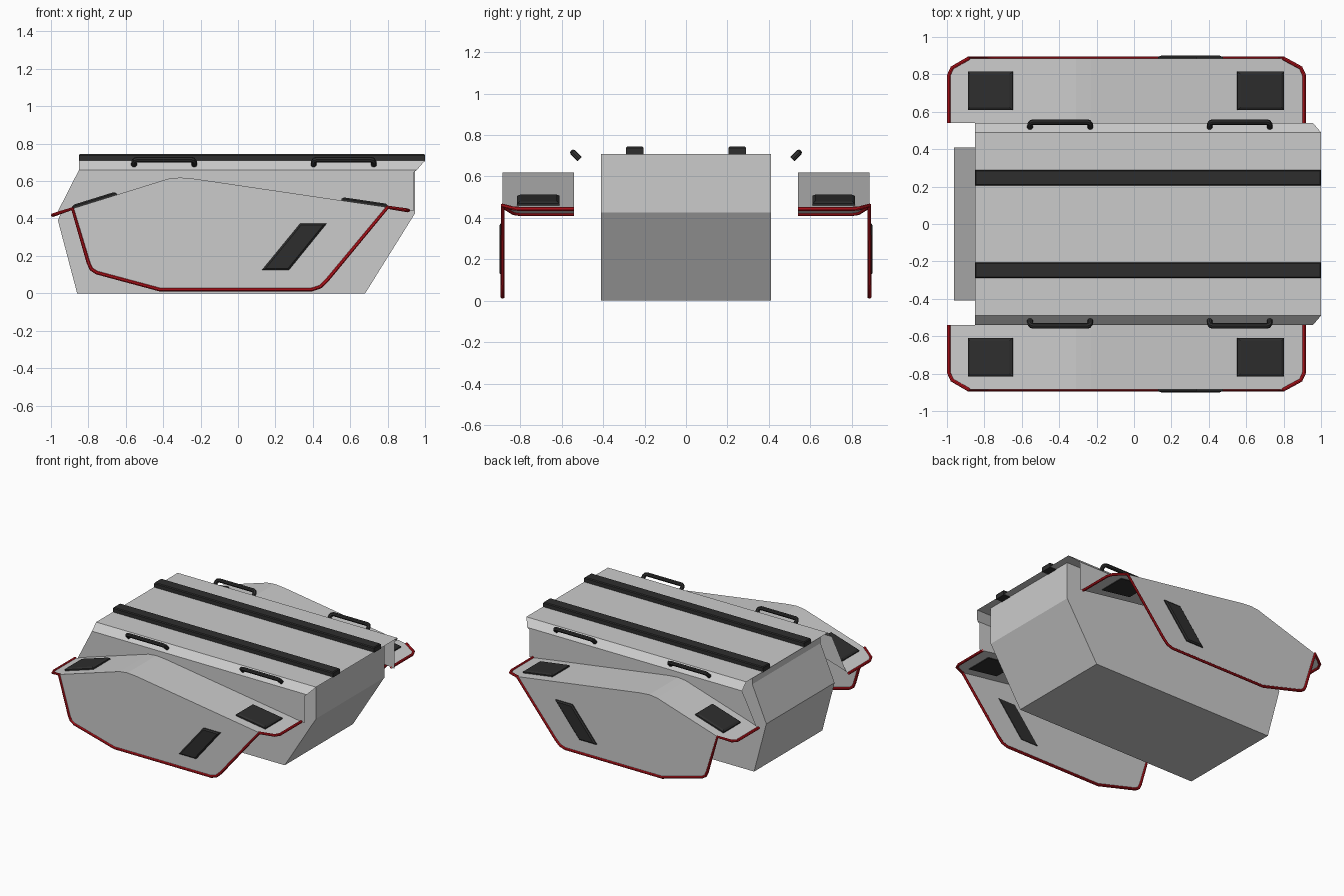
import bpy, bmesh
from mathutils import Vector as V

if "Cube" in bpy.data.objects:
    bpy.data.objects.remove(bpy.data.objects["Cube"])


def material(name, rgb):
    m = bpy.data.materials.new(name)
    m.diffuse_color = (*rgb, 1)
    m.use_nodes = True
    m.node_tree.nodes["Principled BSDF"].inputs["Base Color"].default_value = m.diffuse_color
    return m


DARK = material("dark_rubber", (0.027, 0.027, 0.027))
RED = material("red_trim", (0.6, 0.008, 0.014))


def finish(ob, mat=None, mirror=True):
    if mat:
        ob.data.materials.append(mat)
    if mirror:
        mod = ob.modifiers.new("Mirror", "MIRROR")
        mod.use_axis = (False, True, False)
    return ob


def mesh(name, polys, mat=None, mirror=True):
    """Object from a list of polygons given as 3D points, welded together."""
    bm = bmesh.new()
    for poly in polys:
        bm.faces.new([bm.verts.new(p) for p in poly])
    bmesh.ops.remove_doubles(bm, verts=bm.verts, dist=1e-4)
    bmesh.ops.recalc_face_normals(bm, faces=bm.faces)
    me = bpy.data.meshes.new(name)
    bm.to_mesh(me)
    bm.free()
    ob = bpy.data.objects.new(name, me)
    bpy.context.collection.objects.link(ob)
    return finish(ob, mat, mirror)


def plate(name, quad, n, low, mid, high, inset):
    """Flat plate on a surface, with a chamfered upper rim."""
    q, n = [V(p) for p in quad], V(n).normalized()
    top = []
    for i in range(4):
        e1 = (q[(i + 1) % 4] - q[i]).normalized()
        e2 = (q[i - 1] - q[i]).normalized()
        top.append(q[i] + (e1 + e2) * inset + n * high)
    rings = [[p + n * low for p in q], [p + n * mid for p in q], top]
    polys = [rings[0], rings[2]]
    for a, b in zip(rings, rings[1:]):
        polys += [[a[i], a[(i + 1) % 4], b[(i + 1) % 4], b[i]] for i in range(4)]
    return mesh(name, polys, DARK)


def tube(name, pts, radius, mat):
    cu = bpy.data.curves.new(name, "CURVE")
    cu.dimensions = "3D"
    cu.bevel_depth, cu.bevel_resolution, cu.use_fill_caps = radius, 2, True
    sp = cu.splines.new("POLY")
    sp.points.add(len(pts) - 1)
    for p, co in zip(sp.points, pts):
        p.co = (*co, 1)
    ob = bpy.data.objects.new(name, cu)
    bpy.context.collection.objects.link(ob)
    bpy.ops.object.select_all(action="DESELECT")
    ob.select_set(True)
    bpy.context.view_layer.objects.active = ob
    bpy.ops.object.convert(target="MESH")
    ob = bpy.context.view_layer.objects.active
    bpy.ops.object.shade_smooth_by_angle()
    return finish(ob, mat)


# Central hull: side profile extruded across the width
HULL = [(-.86, 0), (.68, 0), (.945, .425), (.945, .709), (-.845, .709),
        (-.845, .66), (-.963, .39)]
W = .41
sides = [[(x, s * W, z) for x, z in HULL] for s in (-1, 1)]
walls = [[sides[0][i - 1], sides[0][i], sides[1][i], sides[1][i - 1]]
         for i in range(len(HULL))]
mesh("hull", sides + walls, mirror=False)

# Fender top profile (x, z), with interpolated height
IN, OUT = .54, .885
TOP = [(-.99, .418), (-.885, .453), (-.375, .612), (-.31, .619), (-.23, .612),
       (.80, .46), (.91, .443)]


def fz(x):
    for (xa, za), (xb, zb) in zip(TOP, TOP[1:]):
        if x <= xb:
            return za + (zb - za) * (x - xa) / (xb - xa)
    return TOP[-1][1]


# Fender: top strips, clipped end flaps and hanging side skirt
mid = TOP[1:-1]
polys = [[(xa, IN, za), (xb, IN, zb), (xb, OUT, zb), (xa, OUT, za)]
         for (xa, za), (xb, zb) in zip(mid, mid[1:])]
rear = [(-.99, IN), (-.99, .795), (-.972, .835), (-.885, OUT)]
nose = [(.80, OUT), (.892, .835), (.91, .795), (.91, IN)]
rear3, nose3 = [[(x, y, fz(x)) for x, y in e] for e in (rear, nose)]
polys.append(rear3 + [(-.885, IN, fz(-.885))])
polys.append(nose3 + [(.80, IN, fz(.80))])
SKIRT = [(-.80, .163), (-.785, .13), (-.755, .11), (-.42, .02), (.395, .02),
         (.44, .035), (.475, .068)]
skirt3 = [(x, OUT, z) for x, z in SKIRT]
polys.append(skirt3 + [(x, OUT, z) for x, z in reversed(mid)])
mesh("fender", polys)

# Red edging round the fender ends and skirt
tube("fender_trim", rear3 + skirt3 + nose3, .01, RED)

# Deck shell: flat top, chamfer and side wall down to the fender
c0, c1 = (-.85, .49, .71), (1, .49, .71)
d0, d1 = (-.85, IN, .66), (.957, IN, .66)
wall = [d0, d1, (.938, IN, .645), (.938, IN, .44)]
wall += [(x, IN, z) for x, z in reversed(TOP[1:])] + [(-.97, IN, fz(-.97))]
mesh("deck_shell", [[(-.85, 0, .71), (1, 0, .71), c1, c0], [c0, c1, d1, d0], wall])

# Roof rails
plate("roof_rail", [(-.85, .205, .71), (1, .205, .71), (1, .289, .71), (-.85, .289, .71)],
      (0, 0, 1), -.005, .028, .035, .005)

# Grab handles standing off the deck chamfers
for label, x0, x1 in (("rear", -.57, -.22), ("front", .39, .74)):
    a, b = x0 + .014, x1 - .014
    path = [(a, 0), (a, .028), (a + .006, .039), (a + .018, .044),
            (b - .018, .044), (b - .006, .039), (b, .028), (b, 0)]
    tube(label + "_handle", [(x, .514 + h * .707, .684 + h * .707) for x, h in path],
         .015, DARK)

# Step pads on the fender slopes
for label, x0, x1 in (("rear", -.885, -.647), ("front", .552, .80)):
    z0, z1 = fz(x0), fz(x1)
    plate(label + "_step_pad",
          [(x0, .61, z0), (x1, .61, z1), (x1, .815, z1), (x0, .815, z0)],
          (z0 - z1, 0, x1 - x0), -.005, .01, .018, .014)

# Slanted pad on the skirt
plate("skirt_pad", [(x, OUT, z) for x, z in
                    ((.128, .124), (.272, .124), (.475, .374), (.333, .374))],
      (0, 1, 0), -.005, .008, .016, .012)
